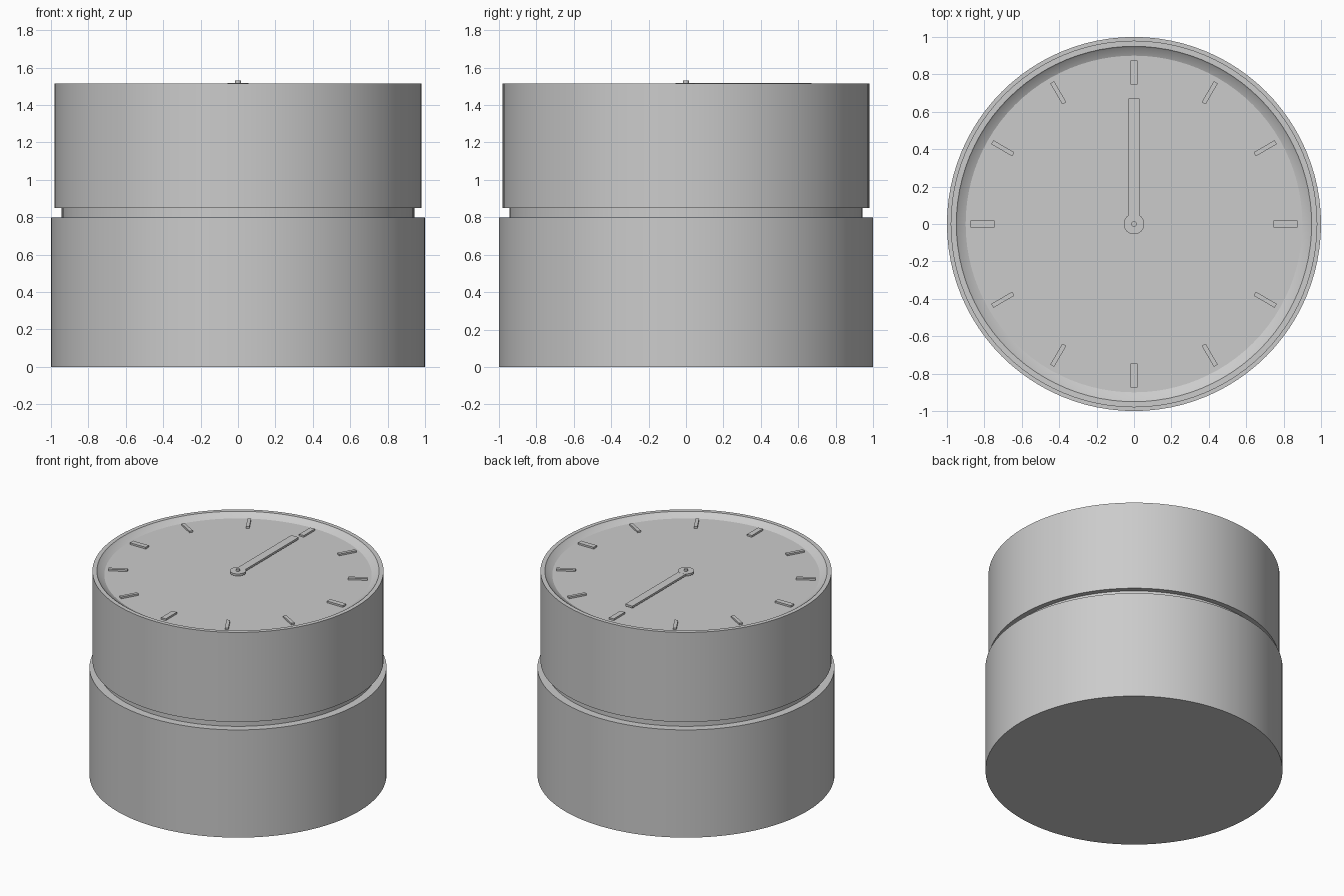
import bpy, bmesh, math
from mathutils import Matrix, Vector

cube = bpy.data.objects.get("Cube")
if cube:
    bpy.data.objects.remove(cube, do_unlink=True)

grey = bpy.data.materials.new("plain grey")
grey.use_nodes = True
colour = (0.6, 0.6, 0.6, 1)
grey.diffuse_color = colour
grey.node_tree.nodes["Principled BSDF"].inputs["Base Color"].default_value = colour

DIAL_Z = 1.485


def finish(name, bm):
    bmesh.ops.recalc_face_normals(bm, faces=bm.faces)
    mesh = bpy.data.meshes.new(name)
    bm.to_mesh(mesh)
    bm.free()
    mesh.materials.append(grey)
    obj = bpy.data.objects.new(name, mesh)
    bpy.context.collection.objects.link(obj)
    bpy.ops.object.select_all(action='DESELECT')
    obj.select_set(True)
    bpy.context.view_layer.objects.active = obj
    bpy.ops.object.shade_smooth_by_angle(angle=math.radians(25))
    return obj


def lathe(name, profile, sides=96):
    """Turn (radius, height) points about z and cap both ends."""
    bm = bmesh.new()
    rings = []
    for r, z in profile:
        rings.append([bm.verts.new((r * math.cos(a), r * math.sin(a), z))
                      for a in (math.tau * i / sides for i in range(sides))])
    for low, high in zip(rings, rings[1:]):
        for i in range(sides):
            j = (i + 1) % sides
            bm.faces.new((low[i], low[j], high[j], high[i]))
    bm.faces.new(rings[0])
    bm.faces.new(rings[-1])
    return finish(name, bm)


def bar(name, width, start, end, bottom, top, angle=0):
    """Radial block lying along +y, turned about z."""
    bm = bmesh.new()
    size = Vector((width, end - start, top - bottom))
    place = Matrix.Translation((0, (start + end) / 2, (bottom + top) / 2))
    turn = Matrix.Rotation(angle, 4, 'Z')
    bmesh.ops.create_cube(bm, size=1, matrix=turn @ place @ Matrix.Diagonal(size).to_4x4())
    return finish(name, bm)


# Body: base drum, recessed neck, upper drum with a sloped rim around the dial
lathe("base_drum", [(1, 0), (1, 0.8)])
lathe("neck", [(0.943, 0.79), (0.943, 0.86)])
lathe("upper_drum", [(0.98, 0.85), (0.98, 1.515), (0.95, 1.515),
                     (0.943, 1.507), (0.9, DIAL_Z)])

# Hour markers, wider at the quarters
for hour in range(12):
    width = 0.038 if hour % 3 == 0 else 0.024
    bar(f"hour_marker_{hour}", width, 0.745, 0.875, DIAL_Z - 0.005,
        DIAL_Z + 0.013, -math.tau * hour / 12)

# Single hand with its hub and pin
bar("hand", 0.06, 0.03, 0.67, 1.502, 1.517)
lathe("hand_hub", [(0.055, 1.502), (0.055, 1.518)], 16)
lathe("hand_pin", [(0.015, DIAL_Z - 0.005), (0.015, 1.53)], 12)
